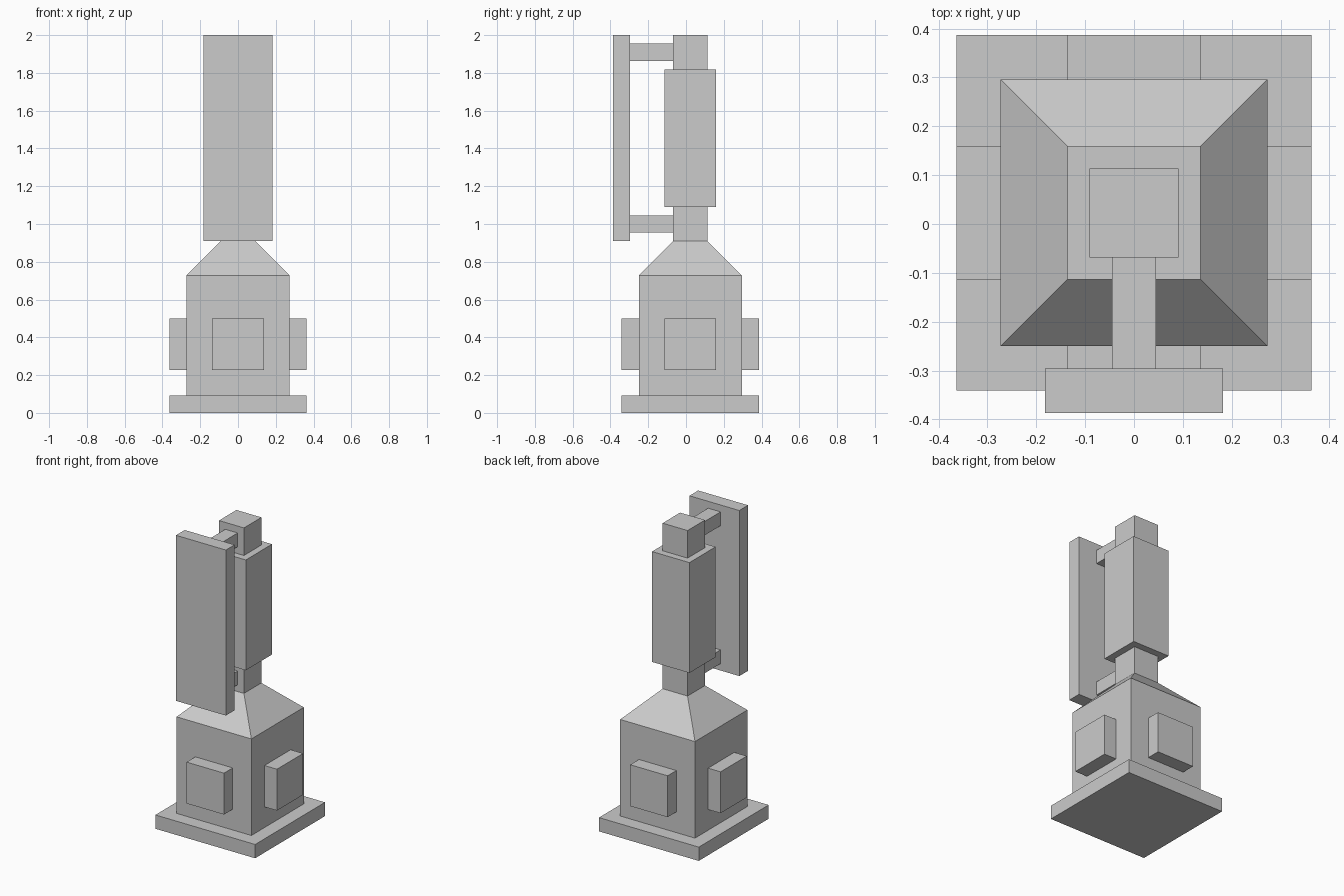
import bpy, bmesh

if "Cube" in bpy.data.objects:
    bpy.data.objects.remove(bpy.data.objects["Cube"])

U = 1 / 11           # design unit
CY = U / 4           # the column axis sits slightly behind the origin


def tapered_box(name, z0, z1, half_bottom, half_top, centre=(0, CY)):
    """Box between two heights; half sizes are (x, y) in design units."""
    bm = bmesh.new()
    bmesh.ops.create_cube(bm, size=2)
    for v in bm.verts:
        hx, hy = half_top if v.co.z > 0 else half_bottom
        v.co.x = centre[0] + v.co.x * hx * U
        v.co.y = centre[1] + v.co.y * hy * U
        v.co.z = (z1 if v.co.z > 0 else z0) * U
    mesh = bpy.data.meshes.new(name)
    bm.to_mesh(mesh)
    bm.free()
    obj = bpy.data.objects.new(name, mesh)
    bpy.context.collection.objects.link(obj)
    return obj


def box(name, z0, z1, hx, hy, centre=(0, CY)):
    return tapered_box(name, z0, z1, (hx, hy), (hx, hy), centre)


# Pedestal
box("base_plate", 0, 1, 4, 4)
box("pedestal_body", 1, 8, 3, 3)
tapered_box("pedestal_shoulder", 8, 10, (3, 3), (1, 1))

# Raised panels on the four sides of the pedestal
for side, dx, dy in (("front", 0, -1), ("back", 0, 1), ("left", -1, 0), ("right", 1, 0)):
    box(f"{side}_panel", 2.5, 5.5,
        0.5 if dx else 1.5, 0.5 if dy else 1.5,
        (dx * 3.5 * U, CY + dy * 3.5 * U))

# Column: lower neck, thick sleeve, upper neck
box("lower_neck", 10, 12, 1, 1)
box("column_sleeve", 12, 20, 1.5, 1.5)
box("upper_neck", 20, 22, 1, 1)

# Front board held by two brackets
box("front_board", 10, 22, 2, 0.5, (0, -3.75 * U))
for name, z in (("lower_bracket", 11), ("upper_bracket", 21)):
    box(name, z - 0.5, z + 0.5, 0.5, 1.25, (0, -2 * U))
